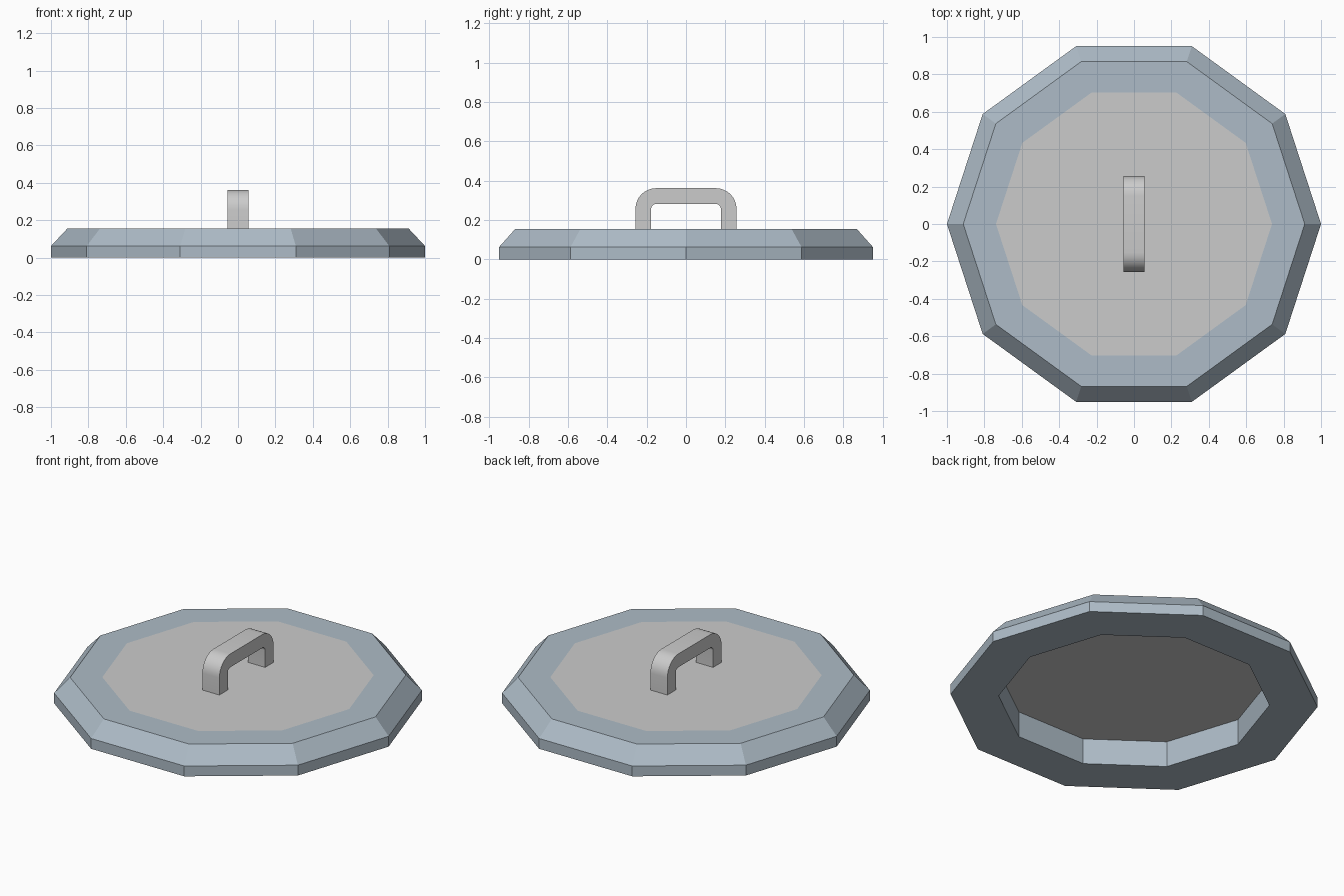
import bpy, bmesh, math

if "Cube" in bpy.data.objects:
    bpy.data.objects.remove(bpy.data.objects["Cube"])

SIDES = 10
TOP = 0.155


def material(name, color):
    m = bpy.data.materials.new(name)
    m.diffuse_color = color
    m.use_nodes = True
    m.node_tree.nodes["Principled BSDF"].inputs["Base Color"].default_value = m.diffuse_color
    return m


def make_object(name, bm, mat=None):
    bmesh.ops.recalc_face_normals(bm, faces=bm.faces)
    me = bpy.data.meshes.new(name)
    bm.to_mesh(me)
    bm.free()
    ob = bpy.data.objects.new(name, me)
    bpy.context.collection.objects.link(ob)
    if mat:
        me.materials.append(mat)
    return ob


def ring_verts(bm, r, z):
    return [bm.verts.new((r * math.cos(i * math.tau / SIDES),
                          r * math.sin(i * math.tau / SIDES), z)) for i in range(SIDES)]


# Ten-sided rim: closed profile (radius, height) swept around z
bm = bmesh.new()
profile = [(1.0, 0.0), (1.0, 0.062), (0.913, TOP), (0.738, TOP), (0.738, 0.0)]
rings = [ring_verts(bm, r, z) for r, z in profile]
for k, a in enumerate(rings):
    b = rings[(k + 1) % len(rings)]
    for i in range(SIDES):
        j = (i + 1) % SIDES
        bm.faces.new((a[i], a[j], b[j], b[i]))
make_object("rim", bm, material("blue_grey", (0.42, 0.50, 0.57, 1)))

# Thin panel closing the rim, flush with its top
bm = bmesh.new()
face = bm.faces.new(ring_verts(bm, 0.738, TOP))
panel = make_object("centre_panel", bm, material("pale_panel", (0.8, 0.8, 0.8, 0.8)))
if panel.data.polygons[0].normal.z < 0:
    panel.data.flip_normals()


# Bent strap handle: outer and inner arches, extruded along x
def arch(half, height, radius, steps=8):
    right = [(half - radius + radius * math.cos(t), height - radius + radius * math.sin(t))
             for t in (i * math.pi / 2 / steps for i in range(steps + 1))]
    right = [(half, TOP)] + right
    return right + [(-y, z) for y, z in reversed(right)]


bm = bmesh.new()
outer, inner = arch(0.257, 0.362, 0.105), arch(0.177, 0.282, 0.025)
rows = [[bm.verts.new(c) for c in ((-0.056, *o), (0.056, *o), (0.056, *i), (-0.056, *i))]
        for o, i in zip(outer, inner)]
for a, b in zip(rows, rows[1:]):
    for k in range(4):
        n = (k + 1) % 4
        bm.faces.new((a[k], a[n], b[n], b[k]))
bm.faces.new(rows[0])
bm.faces.new(rows[-1])
handle = make_object("handle", bm)
bpy.context.view_layer.objects.active = handle
handle.select_set(True)
bpy.ops.object.shade_smooth_by_angle(angle=math.radians(35))
